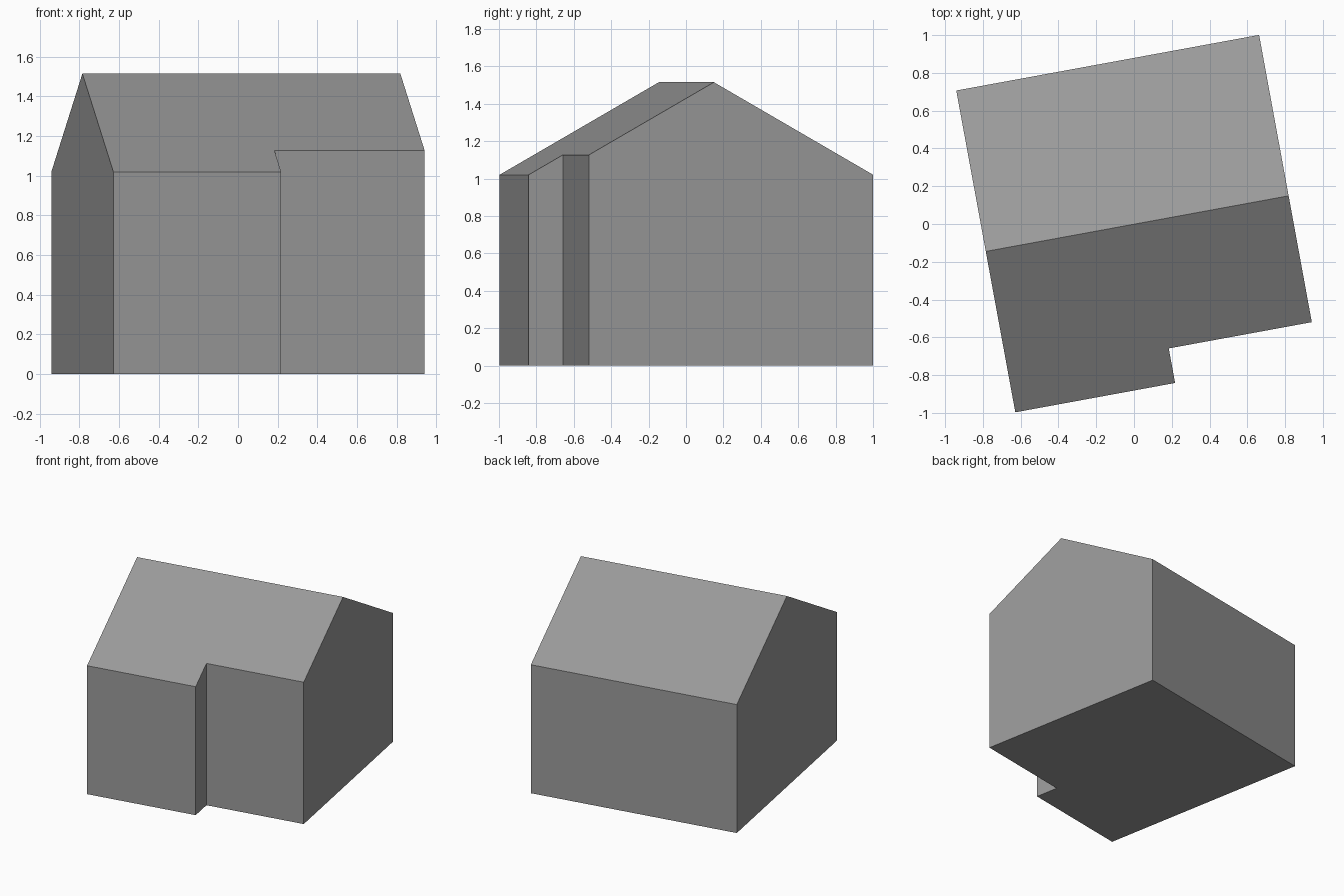
import bpy, bmesh, math
from mathutils import Matrix

if "Cube" in bpy.data.objects:
    bpy.data.objects.remove(bpy.data.objects["Cube"])

HALF_W, HALF_D = 0.815, 0.866      # footprint half sizes
EAVES, RIDGE = 1.02, 1.515         # roof heights
NOTCH_X, NOTCH_Y = 0.045, -0.68    # inner corner of the recessed front
TURN = math.radians(10.4)          # the house is turned on its plot

grey = bpy.data.materials.new("plain_grey")
grey.use_nodes = True
colour = (0.32, 0.32, 0.32, 1)
grey.diffuse_color = colour
grey.node_tree.nodes["Principled BSDF"].inputs["Base Color"].default_value = colour

# Footprint with one recessed front corner
bm = bmesh.new()
outline = [(-HALF_W, -HALF_D), (NOTCH_X, -HALF_D), (NOTCH_X, NOTCH_Y),
           (HALF_W, NOTCH_Y), (HALF_W, HALF_D), (-HALF_W, HALF_D)]
floor = bm.faces.new([bm.verts.new((x, y, 0)) for x, y in outline])

# Walls, with a flat top first
raised = bmesh.ops.extrude_face_region(bm, geom=[floor], use_keep_orig=True)["geom"]
bmesh.ops.translate(bm, vec=(0, 0, EAVES),
                    verts=[g for g in raised if isinstance(g, bmesh.types.BMVert)])

# Ridge line across the top, then lift the top into a gable roof
top = next(g for g in raised if isinstance(g, bmesh.types.BMFace))
bmesh.ops.bisect_plane(bm, geom=[top, *top.edges, *top.verts],
                       plane_co=(0, 0, 0), plane_no=(0, 1, 0))
for v in bm.verts:
    if v.co.z > EAVES / 2:
        v.co.z = RIDGE - (RIDGE - EAVES) * abs(v.co.y) / HALF_D

bmesh.ops.recalc_face_normals(bm, faces=bm.faces)
bmesh.ops.transform(bm, verts=bm.verts,
                    matrix=Matrix.Translation((0.017, 0.002, 0)) @ Matrix.Rotation(TURN, 4, "Z"))

mesh = bpy.data.meshes.new("gabled_house")
bm.to_mesh(mesh)
bm.free()
mesh.materials.append(grey)
house = bpy.data.objects.new("gabled_house", mesh)
bpy.context.collection.objects.link(house)
